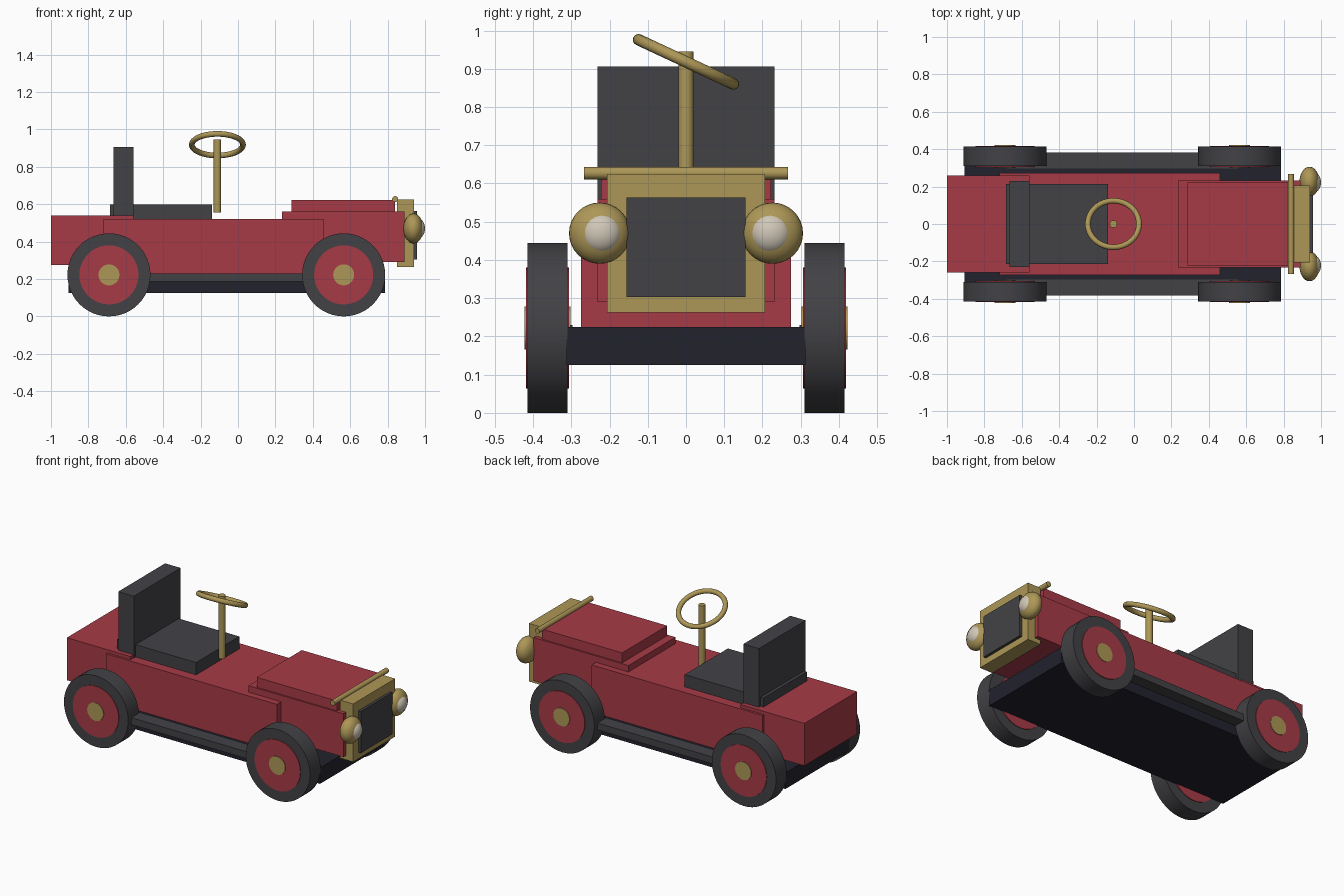
import bpy
import math

cube = bpy.data.objects.get("Cube")
if cube:
    bpy.data.objects.remove(cube, do_unlink=True)


def material(name, r, g, b):
    m = bpy.data.materials.new(name)
    m.use_nodes = True
    m.diffuse_color = (r, g, b, 1)
    m.node_tree.nodes["Principled BSDF"].inputs["Base Color"].default_value = (r, g, b, 1)
    return m


RED = material("red paint", 0.39, 0.043, 0.063)
CHARCOAL = material("charcoal", 0.055, 0.054, 0.061)
BRASS = material("brass", 0.42, 0.31, 0.095)
NAVY = material("dark navy", 0.016, 0.016, 0.027)
LENS = material("cream lens", 0.63, 0.57, 0.47)


def finish(name, mat, smooth=False):
    ob = bpy.context.object
    ob.name = name
    ob.data.materials.append(mat)
    if smooth:
        bpy.ops.object.shade_smooth_by_angle(angle=math.radians(40))
    return ob


def box(name, mat, x, y, z):
    """Box from (min, max) ranges."""
    bpy.ops.mesh.primitive_cube_add(size=1, location=[sum(r) / 2 for r in (x, y, z)])
    bpy.context.object.scale = [r[1] - r[0] for r in (x, y, z)]
    bpy.ops.object.transform_apply(location=False, rotation=False)
    return finish(name, mat)


def centred_box(name, mat, x, half_width, z):
    return box(name, mat, x, (-half_width, half_width), z)


def rod(name, mat, radius, length, location, along_y=True):
    bpy.ops.mesh.primitive_cylinder_add(
        vertices=48, radius=radius, depth=length, location=location,
        rotation=(math.pi / 2 if along_y else 0, 0, 0))
    return finish(name, mat, True)


def ellipsoid(name, mat, radius, depth, location):
    """Round lamp shape, flattened along x."""
    bpy.ops.mesh.primitive_uv_sphere_add(
        segments=32, ring_count=16, radius=1, location=location, rotation=(0, math.pi / 2, 0))
    bpy.context.object.scale = (radius, radius, depth)
    bpy.ops.object.transform_apply(location=False)
    return finish(name, mat, True)


# Chassis and bodywork
centred_box("chassis", NAVY, (-0.905, 0.785), 0.312, (0.125, 0.225))
centred_box("body_tub", RED, (-0.72, 0.46), 0.274, (0.225, 0.52))
centred_box("rear_box", RED, (-1.0, -0.56), 0.26, (0.275, 0.54))
centred_box("bonnet", RED, (0.235, 0.89), 0.232, (0.29, 0.56))
centred_box("bonnet_lid", RED, (0.285, 0.84), 0.222, (0.56, 0.622))

# Seat
centred_box("seat_cushion", CHARCOAL, (-0.685, -0.14), 0.213, (0.515, 0.597))
centred_box("seat_back", CHARCOAL, (-0.665, -0.558), 0.231, (0.515, 0.906))

# Radiator and bar
centred_box("radiator_frame", BRASS, (0.85, 0.94), 0.207, (0.263, 0.625))
centred_box("radiator_grille", CHARCOAL, (0.93, 0.957), 0.156, (0.303, 0.563))
rod("radiator_bar", BRASS, 0.016, 0.534, (0.84, 0, 0.627))

# Steering
rod("steering_column", BRASS, 0.02, 0.39, (-0.11, 0, 0.75), along_y=False)
bpy.ops.mesh.primitive_torus_add(
    major_radius=0.137, minor_radius=0.015, major_segments=48, minor_segments=12,
    location=(-0.11, 0, 0.918), rotation=(-math.radians(25), 0, 0))
finish("steering_wheel", BRASS, True)

# Paired parts on both sides
for side, s in (("left", 1), ("right", -1)):
    board = sorted((s * 0.297, s * 0.383))
    box(side + "_running_board", CHARCOAL, (-0.68, 0.555), board, (0.187, 0.23))
    ellipsoid(side + "_headlight_shell", BRASS, 0.08, 0.053, (0.938, s * 0.226, 0.47))
    ellipsoid(side + "_headlight_lens", LENS, 0.055, 0.042, (0.958, s * 0.222, 0.47))
    for end, x in (("rear", -0.69), ("front", 0.565)):
        place = (x, s * 0.362, 0.222)
        rod(f"{end}_{side}_tyre", CHARCOAL, 0.222, 0.104, place)
        rod(f"{end}_{side}_wheel_disc", RED, 0.158, 0.112, place)
        rod(f"{end}_{side}_hub", BRASS, 0.056, 0.12, place)
